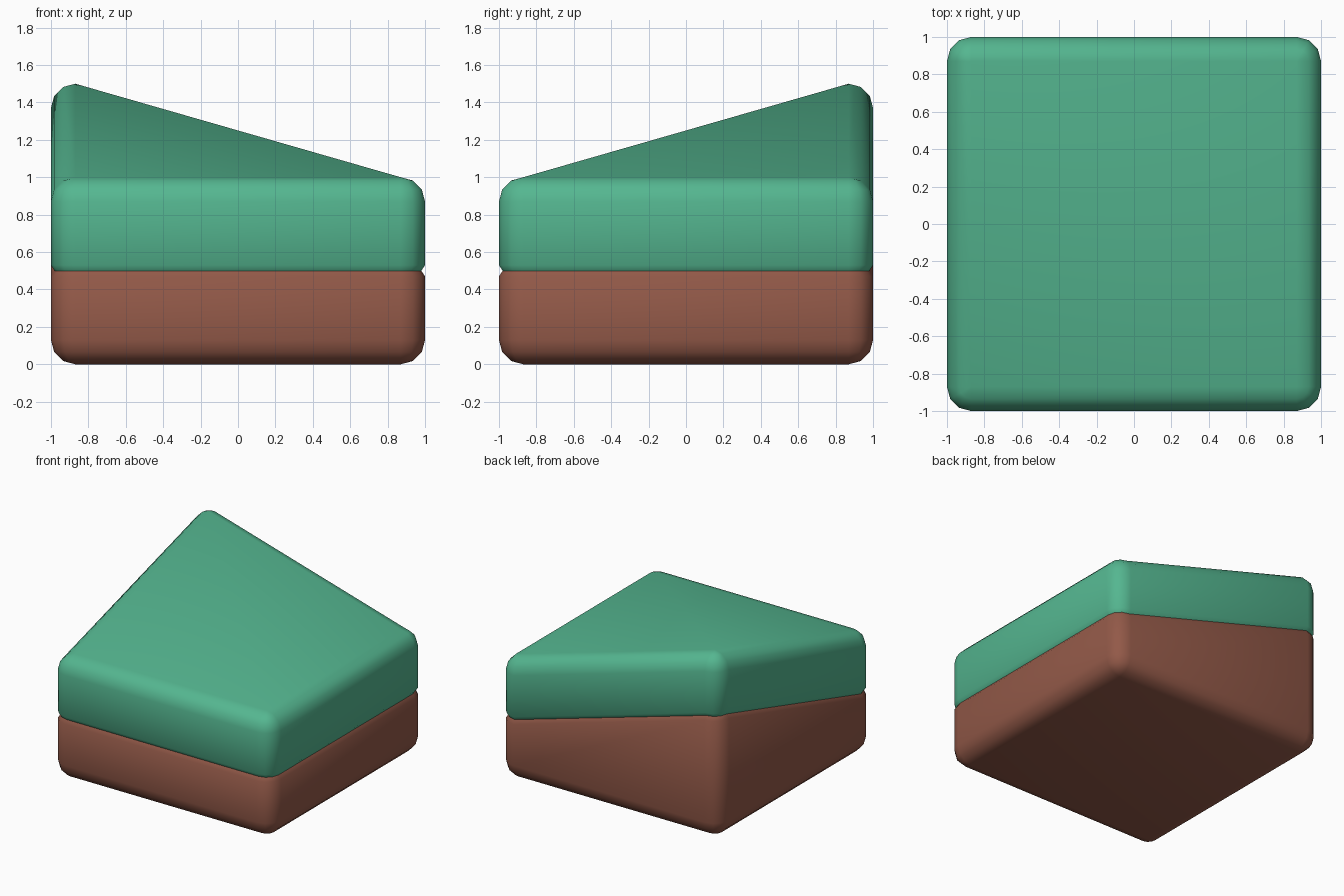
import bpy, bmesh
from math import sin, cos, pi

if "Cube" in bpy.data.objects:
    bpy.data.objects.remove(bpy.data.objects["Cube"])

R, C, SEG = 0.13, 0.87, 3        # bevel radius, corner centre, bevel segments
RISE = 0.5                       # extra height of the back left corner
# corner centres counter-clockwise: x sign, y sign, start angle, lift
CORNERS = [(1, 1, 0, 0), (-1, 1, pi / 2, RISE), (-1, -1, pi, 0), (1, -1, 1.5 * pi, 0)]


def material(name, color):
    m = bpy.data.materials.new(name)
    m.diffuse_color = color
    m.use_nodes = True
    m.node_tree.nodes["Principled BSDF"].inputs["Base Color"].default_value = m.diffuse_color
    return m


def ring(bm, r, z, lifted):
    """Rounded-square loop; r = 0 collapses to the four corner centres."""
    verts = []
    for sx, sy, a0, lift in CORNERS:
        for i in range(SEG + 1 if r > 0 else 1):
            a = a0 + i * pi / 2 / SEG
            verts.append(bm.verts.new((sx * C + r * cos(a), sy * C + r * sin(a),
                                       z + lift * lifted)))
    return verts


def bridge(bm, lo, hi):
    n = 4 * (SEG + 1)

    def pick(loop, i):
        return loop[i % n] if len(loop) == n else loop[(i % n) // (SEG + 1)]

    for i in range(n):
        quad = [pick(lo, i), pick(lo, i + 1), pick(hi, i + 1), pick(hi, i)]
        quad = list(dict.fromkeys(quad))
        if len(quad) > 2:
            bm.faces.new(quad)


def slab(name, profile, cap, mat):
    bm = bmesh.new()
    loops = [ring(bm, *p) for p in profile]
    for lo, hi in zip(loops, loops[1:]):
        bridge(bm, lo, hi)
    if cap == "bottom":
        bm.faces.new(loops[0][::-1])
    else:                        # two slopes meeting on the diagonal ridge
        br, bl, fl, fr = loops[-1]
        bm.faces.new((bl, fl, fr))
        bm.faces.new((br, bl, fr))
    bmesh.ops.recalc_face_normals(bm, faces=[f for f in bm.faces])
    for f in bm.faces:
        f.smooth = True
    # crisp ridge, and crisp creases framing the front wall
    step = R * sin(pi / 3)
    for e in bm.edges:
        length = e.calc_length()
        on_front = all(abs(v.co.y + C + step) < 0.003 for v in e.verts)
        on_left = all(abs(v.co.x + C + R / 2) < 0.003 for v in e.verts)
        if length > 2.2 or (on_front and (length > 1.5 or on_left)):
            e.smooth = False
    me = bpy.data.meshes.new(name)
    bm.to_mesh(me)
    bm.free()
    me.materials.append(mat)
    ob = bpy.data.objects.new(name, me)
    bpy.context.collection.objects.link(ob)
    return ob


steps = [i * pi / 2 / SEG for i in range(SEG + 1)]
groove = R - 0.02

# Earth base: rounded bottom edge, upper edge follows the raised corner
earth = [(R * sin(a), R - R * cos(a), 0) for a in steps]
earth += [(R, 0.47, 1), (groove, 0.5, 1)]
slab("earth_base", earth, "bottom", material("earth", (0.29, 0.10, 0.065, 1)))

# Grass layer: constant thickness, rounded top edge, sloping top
grass = [(groove, 0.5, 1), (R, 0.53, 1)]
grass += [(R * sin(a), 1 - R + R * cos(a), 1) for a in reversed(steps)]
slab("grass_top", grass, "top", material("grass", (0.09, 0.47, 0.28, 1)))
